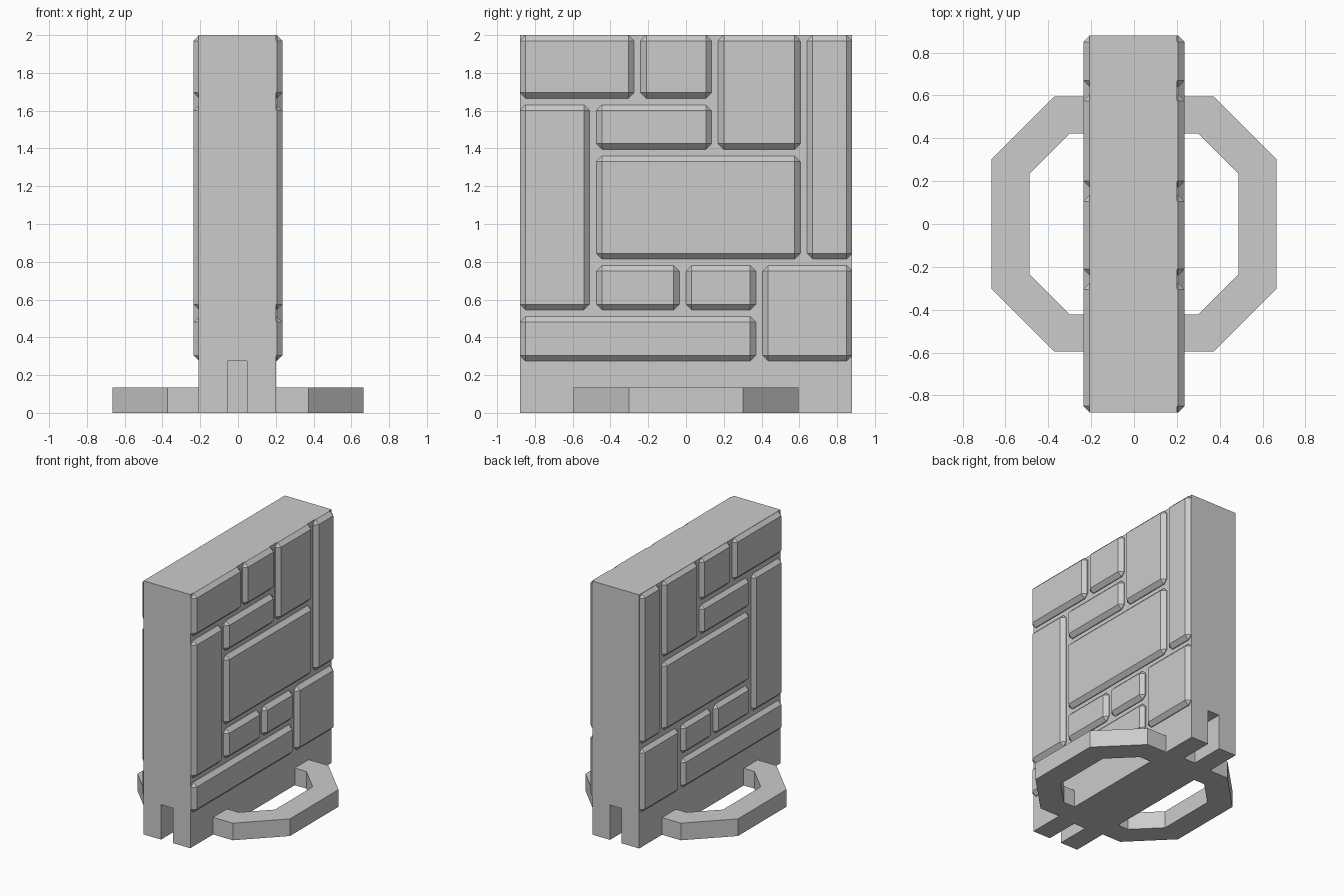
import bpy, bmesh

cube = bpy.data.objects.get("Cube")
if cube:
    bpy.data.objects.remove(cube)

stone = bpy.data.materials.new("grey stone")
stone.use_nodes = True
GREY = (0.6, 0.6, 0.6, 1)
stone.diffuse_color = GREY
stone.node_tree.nodes["Principled BSDF"].inputs["Base Color"].default_value = GREY


def finish(name, bm):
    bmesh.ops.recalc_face_normals(bm, faces=bm.faces)
    mesh = bpy.data.meshes.new(name)
    bm.to_mesh(mesh)
    bm.free()
    mesh.materials.append(stone)
    obj = bpy.data.objects.new(name, mesh)
    bpy.context.collection.objects.link(obj)
    return obj


def box(name, x, y, z, bevel=0):
    bm = bmesh.new()
    bmesh.ops.create_cube(bm, size=1)
    for v in bm.verts:
        v.co = [lo + (c + 0.5) * (hi - lo) for c, (lo, hi) in zip(v.co, (x, y, z))]
    if bevel:
        bmesh.ops.bevel(bm, geom=bm.edges[:], offset=bevel, segments=1,
                        affect='EDGES', clamp_overlap=True)
    return finish(name, bm)


def prism(name, outline, axis, lo, hi):
    """Extrude a flat outline along the x or z axis."""
    bm = bmesh.new()
    place = (lambda a, b: (lo, a, b)) if axis == "x" else (lambda a, b: (a, b, lo))
    face = bm.faces.new([bm.verts.new(place(a, b)) for a, b in outline])
    top = bmesh.ops.extrude_face_region(bm, geom=[face])["geom"]
    step = (hi - lo, 0, 0) if axis == "x" else (0, 0, hi - lo)
    bmesh.ops.translate(bm, vec=step,
                        verts=[v for v in top if isinstance(v, bmesh.types.BMVert)])
    return finish(name, bm)


# Wall slab: one body, notched at the bottom of both ends
LEFT, RIGHT, END = -0.208, 0.2, 0.88
slab = box("wall_slab", (LEFT, RIGHT), (-END, END), (0, 2))
for side in (-1, 1):
    ys = sorted((side * (END - 0.27), side * (END + 0.1)))
    cutter = box("slot_cutter", (-0.055, 0.047), ys, (-0.1, 0.275))
    cutter.hide_render = True
    cutter.hide_viewport = True
    cutter.display_type = 'WIRE'
    mod = slab.modifiers.new("end_slot", 'BOOLEAN')
    mod.operation = 'DIFFERENCE'
    mod.solver = 'EXACT'
    mod.object = cutter

# Chamfered stones on both faces: y from, y to, z from, z to
STONES = [
    (-0.88, -0.275, 1.665, 2), (-0.24, 0.135, 1.665, 2),
    (0.17, 0.605, 1.395, 2), (0.64, 0.88, 0.815, 2),
    (-0.88, -0.51, 0.545, 1.63), (-0.475, 0.135, 1.395, 1.63),
    (-0.475, 0.605, 0.815, 1.36), (-0.475, -0.035, 0.545, 0.78),
    (0, 0.37, 0.545, 0.78), (-0.88, 0.37, 0.275, 0.51),
    (0.405, 0.88, 0.275, 0.78),
]
for side, span in (("left", (0.13, 0.236)), ("right", (-0.236, -0.13))):
    for i, (y0, y1, z0, z1) in enumerate(STONES, 1):
        box(f"{side}_stone_{i}", span, (y0, y1), (z0, z1), 0.03)

# Half octagon foot loops on each side of the base
for name, s, root in (("left_foot_loop", 1, RIGHT), ("right_foot_loop", -1, LEFT)):
    outer = [(0.372, 0.596), (0.665, 0.302)]
    inner = [(0.3, 0.422), (0.487, 0.235)]
    root = abs(root) - 0.01
    half_out = [(root, 0.596)] + outer
    half_in = [(root, 0.422)] + inner
    loop = (half_out + [(x, -y) for x, y in reversed(half_out)]
            + [(x, -y) for x, y in half_in] + list(reversed(half_in)))
    prism(name, [(s * x, y) for x, y in loop], "z", 0, 0.135)
